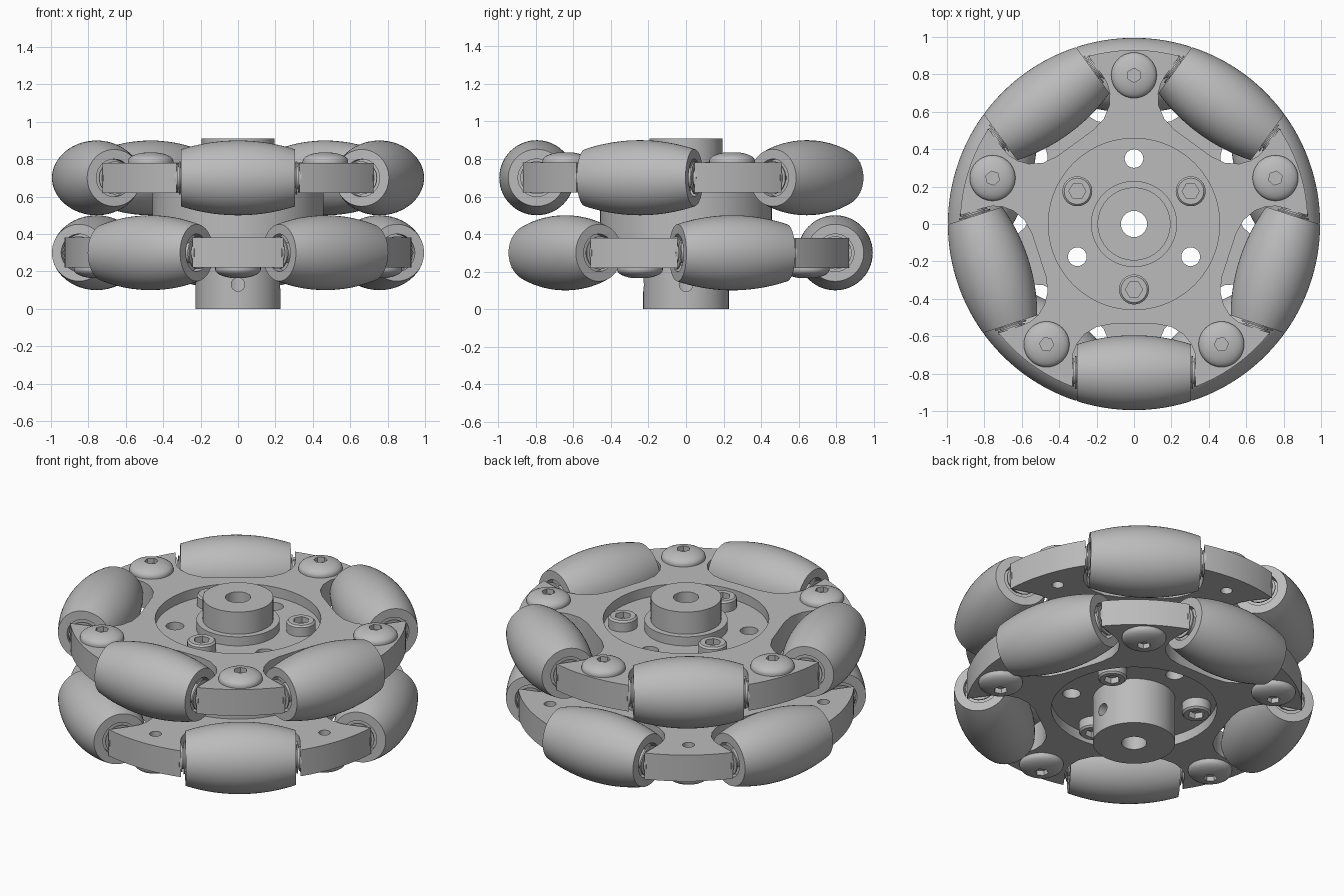
import bpy, bmesh, math
from mathutils import Matrix, Vector

if "Cube" in bpy.data.objects:
    bpy.data.objects.remove(bpy.data.objects["Cube"])

grey = bpy.data.materials.new("plain_grey")
grey.use_nodes = True
colour = (0.5, 0.5, 0.5, 1)
grey.diffuse_color = colour
grey.node_tree.nodes["Principled BSDF"].inputs["Base Color"].default_value = colour

T, R = Matrix.Translation, Matrix.Rotation
FIFTH = math.tau / 5
ROLLER_R, ARM_R, RIM_R = 0.795, 0.93, 0.995
SIDE = 0.33          # half width of a roller pocket
HALF = 0.08          # half thickness of a wheel plate


def polar(r, deg):
    return Vector((r * math.cos(math.radians(deg)), r * math.sin(math.radians(deg)), 0))


def place(name, mesh, matrix=None):
    ob = bpy.data.objects.new(name, mesh)
    bpy.context.scene.collection.objects.link(ob)
    ob.matrix_world = matrix or Matrix()
    return ob


def finish(bm, name):
    bmesh.ops.remove_doubles(bm, verts=bm.verts, dist=1e-5)
    bmesh.ops.recalc_face_normals(bm, faces=bm.faces)
    mesh = bpy.data.meshes.new(name)
    bm.to_mesh(mesh)
    bm.free()
    mesh.materials.clear()
    mesh.materials.append(grey)
    mesh.shade_smooth()
    mesh.set_sharp_from_angle(angle=math.radians(32))
    return mesh


def lathe(name, profile, segs=48):
    """Revolve a closed (radius, height) profile about z."""
    bm = bmesh.new()
    vs = [bm.verts.new((r, 0, z)) for r, z in profile]
    es = [bm.edges.new((a, b)) for a, b in zip(vs, vs[1:] + vs[:1])]
    bmesh.ops.spin(bm, geom=vs + es, cent=(0, 0, 0), axis=(0, 0, 1),
                   angle=math.tau, steps=segs)
    return finish(bm, name)


def rod(name, r, z0, z1, segs=24):
    return lathe(name, [(0, z0), (r, z0), (r, z1), (0, z1)], segs)


def circle(r, centre=Vector((0, 0, 0)), segs=32):
    return [centre + polar(r, 360 * i / segs) for i in range(segs)]


def slab(name, outlines, half):
    """Extrude a filled flat outline with holes."""
    cu = bpy.data.curves.new(name, "CURVE")
    cu.dimensions, cu.fill_mode, cu.extrude = "2D", "BOTH", half
    for pts in outlines:
        sp = cu.splines.new("POLY")
        sp.points.add(len(pts) - 1)
        for p, v in zip(sp.points, pts):
            p.co = (v[0], v[1], 0, 1)
        sp.use_cyclic_u = True
    ob = place(name + "_outline", cu)
    ev = ob.evaluated_get(bpy.context.evaluated_depsgraph_get())
    bm = bmesh.new()
    bm.from_mesh(ev.to_mesh())
    ev.to_mesh_clear()
    bpy.data.objects.remove(ob)
    return finish(bm, name)


def cut(mesh, cutter, matrix):
    """Subtract one mesh from another and return the result."""
    a, b = place("body", mesh), place("cutter", cutter, matrix)
    b.hide_render = True
    mod = a.modifiers.new("cut", "BOOLEAN")
    mod.operation, mod.solver, mod.object = "DIFFERENCE", "EXACT", b
    bpy.context.view_layer.update()
    ev = a.evaluated_get(bpy.context.evaluated_depsgraph_get())
    bm = bmesh.new()
    bm.from_mesh(ev.to_mesh())
    ev.to_mesh_clear()
    for ob in (a, b):
        bpy.data.objects.remove(ob)
    return finish(bm, mesh.name)


# Star-shaped plate: five roller pockets separated by arms
half_pocket = [(0.12, 0.535), (0.2, 0.55), (0.265, 0.59), (0.305, 0.64),
               (0.325, 0.69), (SIDE, 0.74), (SIDE, math.sqrt(ARM_R**2 - SIDE**2))]
pocket = [(-t, r) for t, r in reversed(half_pocket)] + half_pocket
corner = math.degrees(math.asin(SIDE / ARM_R))
outline = []
for k in range(5):
    turn = R(k * FIFTH, 3, "Z")
    outline += [turn @ Vector((r, t, 0)) for t, r in pocket]
    outline += [turn @ polar(ARM_R, corner + (72 - 2 * corner) * i / 9) for i in range(1, 9)]
arm_holes = [circle(0.033, polar(ROLLER_R, 36 + 72 * k), 16) for k in range(5)]
plate = slab("wheel_plate", [outline, circle(0.458, segs=72)] + arm_holes, HALF)

# Barrel roller whose side follows the wheel rim
END = 0.305
side = [(math.sqrt(RIM_R**2 - z * z) - ROLLER_R, z)
        for z in (-END + 2 * END * i / 20 for i in range(21))]
roller = lathe("roller", [(0, -0.26), (0.1, -0.26), (0.1, -END)] + side
               + [(0.1, END), (0.1, 0.26), (0, 0.26)], 56)

# Axle with a washer at each end
tip = [(0.055, 0.25), (0.055, 0.308), (0.088, 0.308), (0.088, 0.316),
       (0.06, 0.316), (0.06, 0.322), (0.075, 0.322), (0.075, 0.34)]
axle = lathe("axle", [(0, -0.34)] + [(r, -z) for r, z in reversed(tip)]
             + tip + [(0, 0.34)], 32)

# Domed arm bolt and socket-head hub screw
hexagon = rod("hexagon", 0.038, 0, 0.1, 6)
dome = [(0.122 * math.cos(a), 0.01 + 0.047 * math.sin(a))
        for a in (math.pi / 2 * i / 8 for i in range(8))]
bolt = cut(lathe("arm_bolt", [(0, 0), (0.122, 0)] + dome + [(0, 0.057)], 40),
           hexagon, T((0, 0, 0.025)))
screw = cut(lathe("hub_screw", [(0, 0), (0.08, 0), (0.08, 0.055), (0.07, 0.065), (0, 0.065)], 32),
            hexagon, T((0, 0, 0.03)) @ Matrix.Scale(1.2, 4))

# Two wheel rows, the lower one turned by half a step and facing down
for row, z, start, flip in (("upper", 0.7, -90, 0), ("lower", 0.3, 90, math.pi)):
    base = math.radians(start)
    place(row + "_plate", plate, T((0, 0, z)) @ R(base, 4, "Z"))
    for k in range(5):
        spot = T((0, 0, z)) @ R(base + k * FIFTH, 4, "Z")
        lying = spot @ T((ROLLER_R, 0, 0)) @ R(math.pi / 2, 4, "X")
        place(f"{row}_roller_{k + 1}", roller, lying)
        place(f"{row}_axle_{k + 1}", axle, lying)
        arm = spot @ R(FIFTH / 2, 4, "Z") @ T((ROLLER_R, 0, 0))
        place(f"{row}_arm_bolt_{k + 1}", bolt, arm @ R(flip, 4, "X") @ T((0, 0, HALF)))
    for k in range(3):
        place(f"{row}_hub_screw_{k + 1}", screw,
              T(polar(0.35, 30 + 120 * k)) @ T((0, 0, 0.5)) @ R(flip, 4, "X") @ T((0, 0, 0.22)))

# Core between the plates, with bore and open bolt holes
core_holes = [circle(0.05, polar(0.35, 90 + 120 * k), 24) for k in range(3)]
place("hub_core", slab("hub_core", [circle(0.458, segs=72), circle(0.07)] + core_holes, 0.22),
      T((0, 0, 0.5)))

# Upper collar and lower hub sleeve with two set-screw holes
place("upper_collar", lathe("upper_collar", [
    (0.07, 0.71), (0.23, 0.71), (0.23, 0.775), (0.195, 0.775), (0.195, 0.91), (0.07, 0.91)], 64))
sleeve = lathe("hub_sleeve", [(0.07, 0), (0.228, 0), (0.228, 0.29), (0.07, 0.29)], 64)
drill = rod("drill", 0.036, 0.04, 0.3)
for spin in (0, -math.pi / 2):
    sleeve = cut(sleeve, drill, T((0, 0, 0.13)) @ R(spin, 4, "Z") @ R(math.pi / 2, 4, "Y"))
place("hub_sleeve", sleeve)
